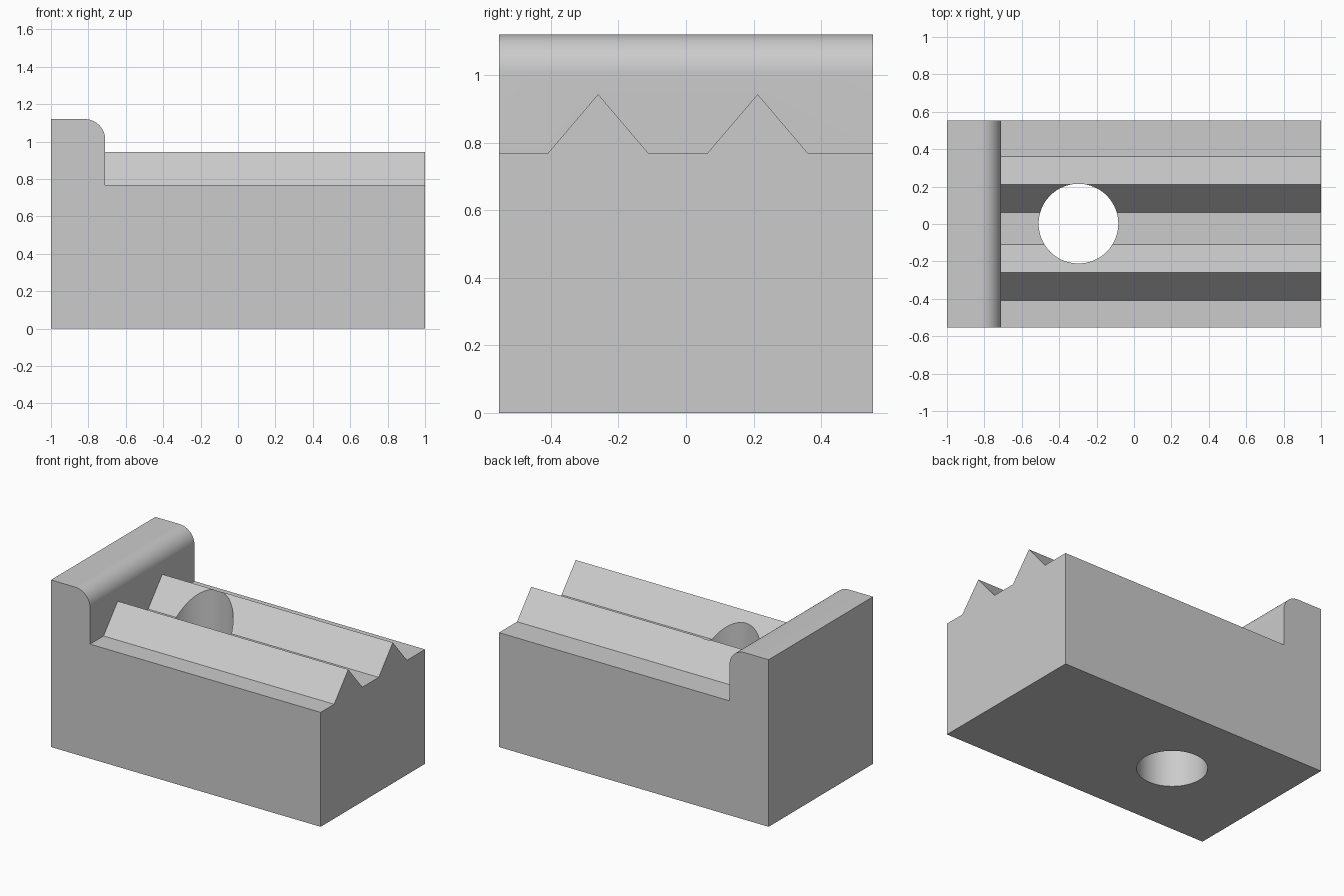
import bpy, bmesh
from math import sin, cos, pi, radians
from mathutils import Vector

cube = bpy.data.objects.get("Cube")
if cube:
    bpy.data.objects.remove(cube, do_unlink=True)

HALF_DEPTH = 0.553
BED_Z, WALL_Z, RIDGE_Z = 0.767, 1.12, 0.943
WALL_X, FILLET = -0.71, 0.11

grey = bpy.data.materials.new("plain_grey")
grey.use_nodes = True
grey.diffuse_color = (0.6, 0.6, 0.6, 1)
grey.node_tree.nodes["Principled BSDF"].inputs["Base Color"].default_value = (0.6, 0.6, 0.6, 1)


def prism(name, points, offset):
    """Extrude a closed planar outline along the offset vector."""
    bm = bmesh.new()
    face = bm.faces.new([bm.verts.new(p) for p in points])
    new = bmesh.ops.extrude_face_region(bm, geom=[face])["geom"]
    moved = [g for g in new if isinstance(g, bmesh.types.BMVert)]
    bmesh.ops.translate(bm, verts=moved, vec=Vector(offset))
    bmesh.ops.recalc_face_normals(bm, faces=bm.faces)
    mesh = bpy.data.meshes.new(name)
    bm.to_mesh(mesh)
    bm.free()
    mesh.materials.append(grey)
    obj = bpy.data.objects.new(name, mesh)
    bpy.context.collection.objects.link(obj)
    return obj


def combine(target, tool, operation):
    """Apply a boolean and discard the tool object."""
    mod = target.modifiers.new("join", "BOOLEAN")
    mod.operation, mod.solver, mod.object = operation, "EXACT", tool
    bpy.context.view_layer.objects.active = target
    bpy.ops.object.modifier_apply(modifier=mod.name)
    bpy.data.objects.remove(tool, do_unlink=True)


# Block with an end wall whose inner top edge is rounded
arc = [(WALL_X - FILLET + FILLET * cos(a), WALL_Z - FILLET + FILLET * sin(a))
       for a in (i * pi / 32 for i in range(17))]
outline = [(-1, 0), (1, 0), (1, BED_Z), (WALL_X, BED_Z)] + arc + [(-1, WALL_Z)]
block = prism("ridged_block", [(x, -HALF_DEPTH, z) for x, z in outline],
              (0, 2 * HALF_DEPTH, 0))

# Two triangular ridges running from the wall to the open end
for y in (-0.26, 0.212):
    section = [(y - 0.15, 0.6), (y + 0.15, 0.6), (y + 0.15, BED_Z),
               (y, RIDGE_Z), (y - 0.15, BED_Z)]
    ridge = prism("ridge", [(-0.8, v, z) for v, z in section], (1.8, 0, 0))
    combine(block, ridge, "UNION")

# Round hole straight through the block
circle = [(-0.297 + 0.213 * cos(a), 0.002 + 0.213 * sin(a), -0.2)
          for a in (i * pi / 48 for i in range(96))]
combine(block, prism("hole_cutter", circle, (0, 0, 1.6)), "DIFFERENCE")

# Merge coplanar faces, then smooth the curved surfaces only
bm = bmesh.new()
bm.from_mesh(block.data)
bmesh.ops.remove_doubles(bm, verts=bm.verts, dist=0.0001)
bmesh.ops.dissolve_limit(bm, angle_limit=radians(0.5), verts=bm.verts, edges=bm.edges)
bm.to_mesh(block.data)
bm.free()
bpy.ops.object.select_all(action="DESELECT")
block.select_set(True)
bpy.context.view_layer.objects.active = block
bpy.ops.object.shade_smooth_by_angle(angle=radians(30))
